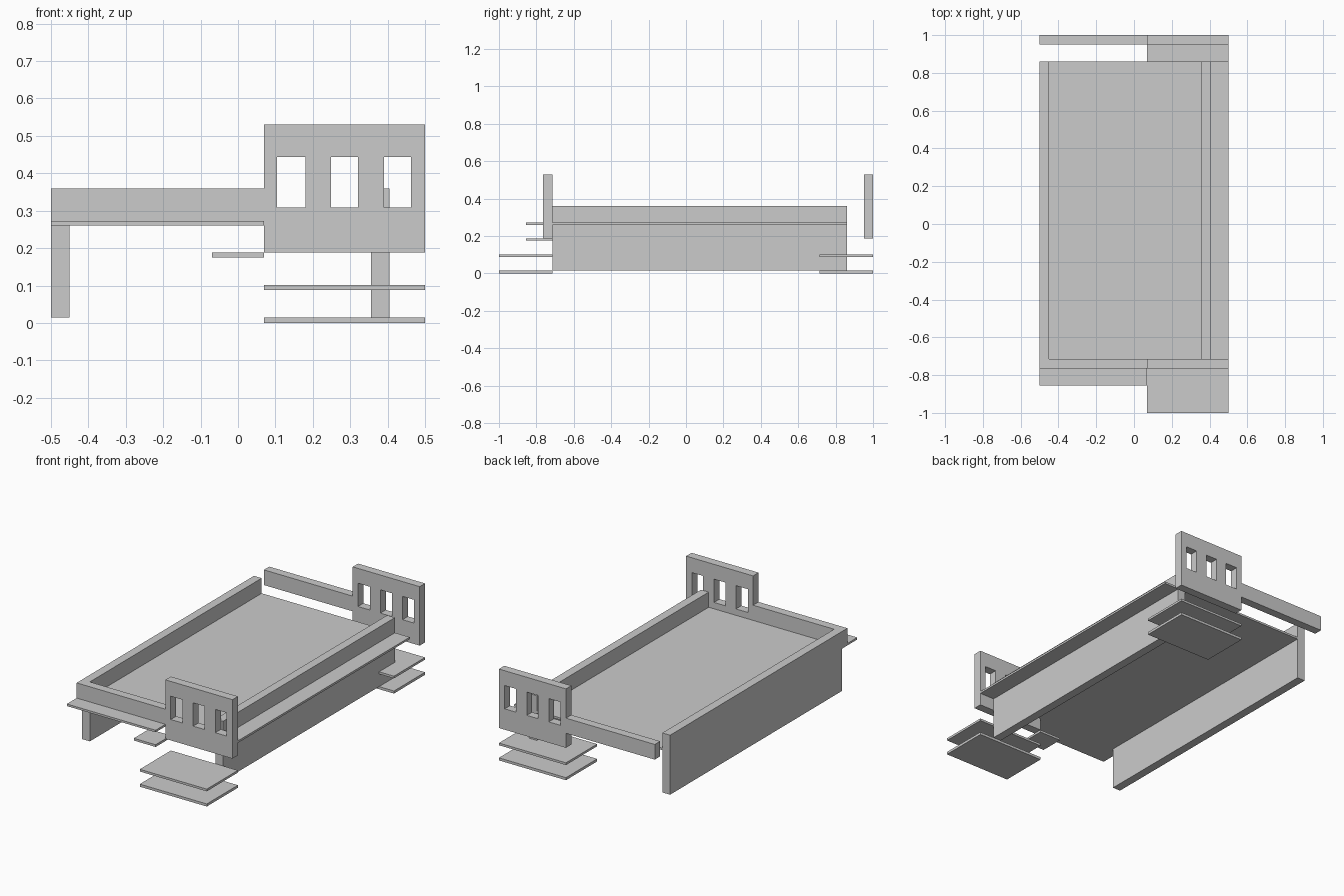
import bpy, bmesh

if "Cube" in bpy.data.objects:
    bpy.data.objects.remove(bpy.data.objects["Cube"])


def finish(name, bm):
    bmesh.ops.recalc_face_normals(bm, faces=bm.faces)
    mesh = bpy.data.meshes.new(name)
    bm.to_mesh(mesh)
    bm.free()
    obj = bpy.data.objects.new(name, mesh)
    bpy.context.collection.objects.link(obj)
    return obj


def box(name, x, y, z):
    bm = bmesh.new()
    bmesh.ops.create_cube(bm, size=1)
    for v in bm.verts:
        for i, (lo, hi) in enumerate((x, y, z)):
            v.co[i] = lo if v.co[i] < 0 else hi
    return finish(name, bm)


def window_panel(name, y0, y1):
    # grid of faces with the window cells left out, then extruded
    xs = (0.07, 0.104, 0.18, 0.248, 0.321, 0.39, 0.463, 0.5)
    zs = (0.188, 0.309, 0.444, 0.53)
    bm = bmesh.new()
    grid = [[bm.verts.new((x, y0, z)) for z in zs] for x in xs]
    for i in range(len(xs) - 1):
        for j in range(len(zs) - 1):
            if not (i % 2 == 1 and j == 1):
                bm.faces.new((grid[i][j], grid[i + 1][j],
                              grid[i + 1][j + 1], grid[i][j + 1]))
    ext = bmesh.ops.extrude_face_region(bm, geom=bm.faces[:], use_keep_orig=True)
    for v in ext["geom"]:
        if isinstance(v, bmesh.types.BMVert):
            v.co.y = y1
    return finish(name, bm)


LENGTH = (-0.715, 0.86)
SLAB = (0.26, 0.272)
PARAPET = (0.272, 0.36)
TOWER_X = (0.07, 0.5)

# roof slab, overhanging the right wall as a ledge
box("roof_slab", (-0.5, 0.5), LENGTH, SLAB)

# long side walls and their parapets
for side, x in (("left", (-0.5, -0.45)), ("right", (0.355, 0.405))):
    box(side + "_wall", x, LENGTH, (0.015, 0.26))
    box(side + "_parapet", x, LENGTH, PARAPET)

# end walls: low parapet, windowed panel and two thin floor plates each
for end, y, plate_y in (("front", (-0.765, -0.715), (-1, -0.715)),
                        ("back", (0.951, 1), (0.715, 1))):
    box(end + "_parapet", (-0.5, 0.07), y, PARAPET)
    window_panel(end + "_window_panel", *y)
    box(end + "_base_plate", TOWER_X, plate_y, (0, 0.015))
    box(end + "_upper_plate", TOWER_X, plate_y, (0.088, 0.101))

# front canopy and small door canopy below it
box("front_canopy", (-0.5, 0.07), (-0.855, -0.715), SLAB)
box("door_canopy", (-0.07, 0.07), (-0.855, -0.715), (0.175, 0.188))
